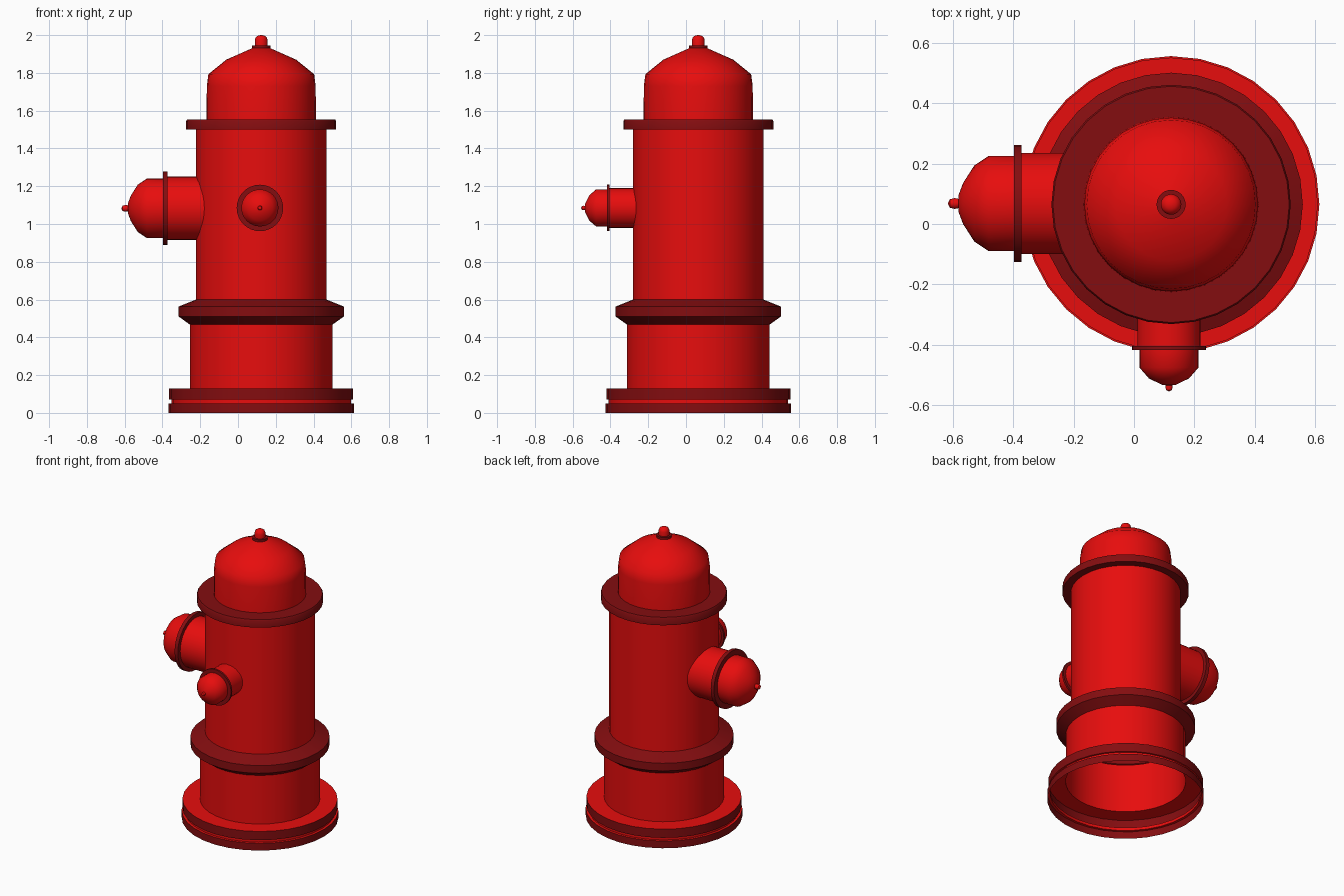
import bpy, bmesh, math
from mathutils import Matrix, Vector

if "Cube" in bpy.data.objects:
    bpy.data.objects.remove(bpy.data.objects["Cube"])

CX, CY = 0.123, 0.065   # axis of the hydrant barrel
SEG = 32


def material(name, rgb):
    m = bpy.data.materials.new(name)
    m.diffuse_color = (*rgb, 1.0)
    m.use_nodes = True
    m.node_tree.nodes["Principled BSDF"].inputs["Base Color"].default_value = m.diffuse_color
    return m


RED = material("bright_red", (0.80, 0.004, 0.004))
DARK = material("dark_red", (0.23, 0.004, 0.005))


def lathe(name, profile, mat, origin, axis=(0, 0, 1), bright=None):
    """Spin (radius, height) points about an axis; radius 0 closes to a point.
    bright lists the profile spans that use bright red in a dark part."""
    bm = bmesh.new()
    rings = []
    for r, h in profile:
        if r == 0:
            rings.append([bm.verts.new((0, 0, h))])
        else:
            rings.append([bm.verts.new((r * math.cos(2 * math.pi * i / SEG),
                                        r * math.sin(2 * math.pi * i / SEG), h))
                          for i in range(SEG)])
    for k, (a, b) in enumerate(zip(rings, rings[1:])):
        for i in range(SEG):
            j = (i + 1) % SEG
            if len(b) == 1:
                f = bm.faces.new((a[i], a[j], b[0]))
            else:
                f = bm.faces.new((a[i], a[j], b[j], b[i]))
            f.material_index = 1 if bright and k in bright else 0
    rot = Vector((0, 0, 1)).rotation_difference(Vector(axis)).to_matrix().to_4x4()
    bm.transform(Matrix.Translation(origin) @ rot)
    me = bpy.data.meshes.new(name)
    bm.to_mesh(me)
    bm.free()
    me.materials.append(mat)
    if bright:
        me.materials.append(RED)
    ob = bpy.data.objects.new(name, me)
    bpy.context.collection.objects.link(ob)
    bpy.ops.object.select_all(action='DESELECT')
    ob.select_set(True)
    bpy.context.view_layer.objects.active = ob
    bpy.ops.object.shade_smooth_by_angle(angle=math.radians(45))
    return ob


C = (CX, CY, 0)

# Open-bottomed foot: two dark rims, bright groove and bright top
lathe("foot", [(0.492, 0), (0.492, 0.05), (0.475, 0.05), (0.475, 0.07),
               (0.487, 0.07), (0.487, 0.13), (0.377, 0.13)],
      DARK, C, bright=(1, 2, 3, 5))
# Barrel, collar and flange
lathe("lower_barrel", [(0.377, 0.13), (0.377, 0.467)], RED, C)
lathe("collar", [(0.377, 0.467), (0.437, 0.51), (0.437, 0.563), (0.345, 0.60)], DARK, C)
lathe("upper_barrel", [(0.345, 0.60), (0.345, 1.50)], RED, C)
lathe("flange", [(0.345, 1.50), (0.397, 1.50), (0.397, 1.545), (0.392, 1.553),
                 (0.29, 1.553)], DARK, C)
# Domed bonnet with its nut
lathe("bonnet", [(0.29, 1.553), (0.288, 1.73), (0.28, 1.793), (0.185, 1.87),
                 (0.045, 1.932), (0, 1.935)], RED, C)
lathe("nut_washer", [(0.048, 1.925), (0.048, 1.946), (0, 1.946)], DARK, C)
lathe("bonnet_nut", [(0.034, 1.94), (0.034, 1.975), (0.028, 1.99), (0.015, 1.998),
                     (0, 2.0)], RED, C)


def outlet(name, origin, axis, tube, ring, cap, knob):
    """Side outlet: stub tube, dark gasket ring, domed cap and a small knob."""
    tr, t0, t1 = tube
    rr, r0, r1 = ring
    kr, k0, k1 = knob
    lathe(name + "_tube", [(tr, t0), (tr, t1)], RED, origin, axis)
    lathe(name + "_ring", [(tr * 0.9, r0), (rr, r0), (rr, r1), (tr * 0.9, r1)],
          DARK, origin, axis)
    lathe(name + "_cap", cap, RED, origin, axis)
    lathe(name + "_knob", [(kr * 0.8, k0), (kr, k0 + (k1 - k0) * 0.4),
                           (kr * 0.8, k1 - kr * 0.4), (0, k1)], RED, origin, axis)


# Large outlet on the left, distances measured from x = 0
outlet("left_outlet", (0, 0.068, 1.083), (-1, 0, 0),
       (0.168, 0.17, 0.38), (0.194, 0.373, 0.398),
       [(0.158, 0.39), (0.158, 0.482), (0.126, 0.53), (0.068, 0.567),
        (0.028, 0.582), (0, 0.584)], (0.018, 0.578, 0.618))
# Small outlet on the front, distances measured from y = 0
outlet("front_outlet", (0.116, 0, 1.085), (0, -1, 0),
       (0.105, 0.25, 0.41), (0.123, 0.404, 0.418),
       [(0.098, 0.41), (0.098, 0.476), (0.067, 0.512), (0.022, 0.534),
        (0, 0.536)], (0.012, 0.53, 0.556))
